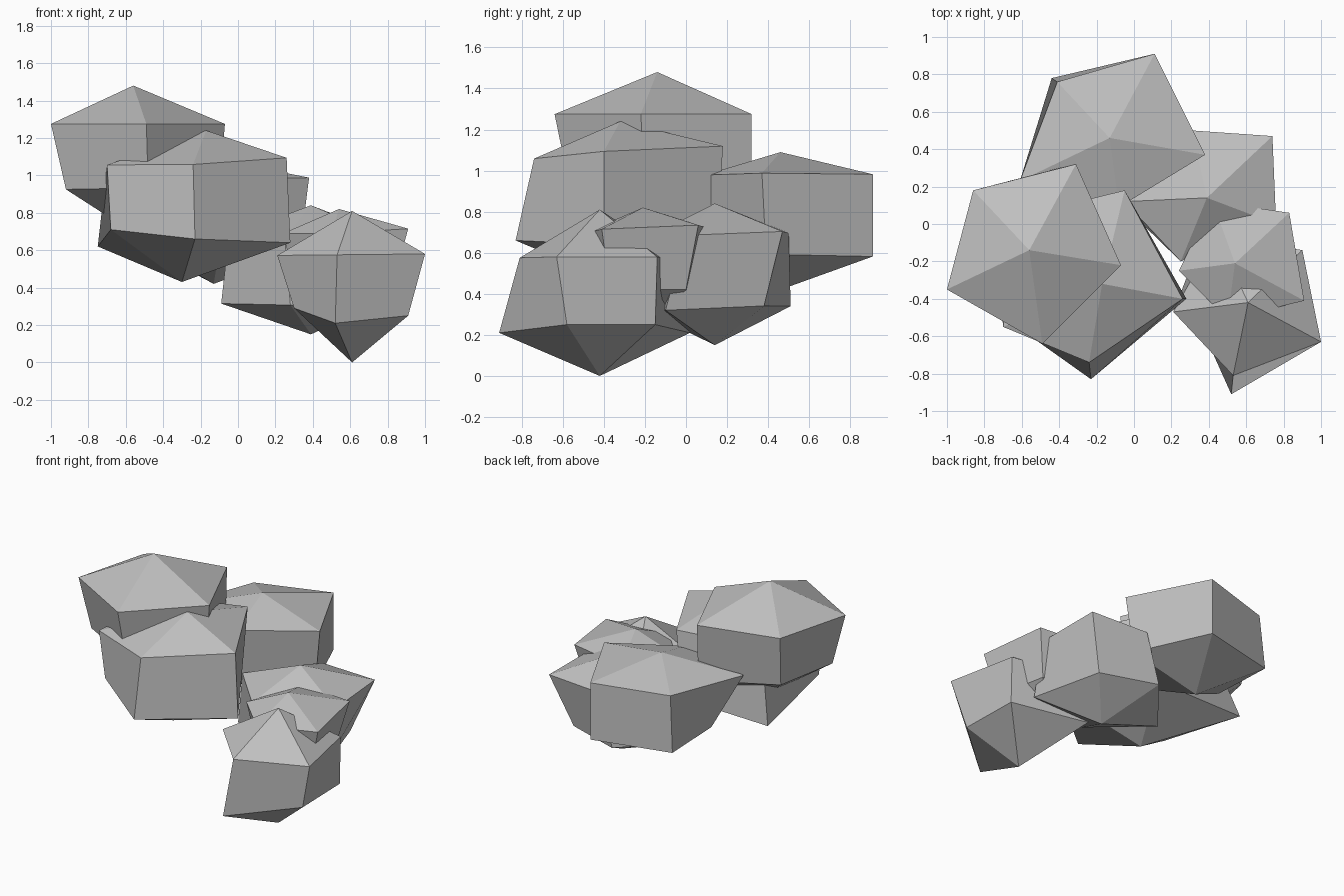
import bpy
import bmesh

start_cube = bpy.data.objects.get("Cube")
if start_cube:
    bpy.data.objects.remove(start_cube, do_unlink=True)

# Single grey stone material
stone = bpy.data.materials.new("grey stone")
stone.use_nodes = True
colour = (0.52, 0.52, 0.52, 1)
stone.diffuse_color = colour
stone.node_tree.nodes["Principled BSDF"].inputs["Base Color"].default_value = colour


def make_rock(name, peak, base, upper_rim, lower_rim):
    """Flat-faced five-sided boulder: peak, upper rim, lower rim and base point."""
    bm = bmesh.new()
    peak_vert = bm.verts.new(peak)
    base_vert = bm.verts.new(base)
    upper = [bm.verts.new(point) for point in upper_rim]
    lower = [bm.verts.new(point) for point in lower_rim]
    count = len(upper)
    for i in range(count):
        j = (i + 1) % count
        bm.faces.new((upper[i], upper[j], peak_vert))
        bm.faces.new((lower[i], lower[j], upper[j], upper[i]))
        bm.faces.new((lower[j], lower[i], base_vert))
    bmesh.ops.recalc_face_normals(bm, faces=bm.faces)
    mesh = bpy.data.meshes.new(name)
    bm.to_mesh(mesh)
    bm.free()
    mesh.materials.append(stone)
    rock = bpy.data.objects.new(name, mesh)
    bpy.context.collection.objects.link(rock)


def level(height, outline, slope_x=0, slope_y=0):
    """Lift a flat outline to a height, with an optional slope."""
    return [(x, y, height + x * slope_x + y * slope_y) for x, y in outline]


# Upper boulders
make_rock(
    "summit_rock", (-.56, -.14, 1.48), (-.57, -.16, .7),
    level(1.275, [(-1, -.35), (-.49, -.64), (-.07, -.22), (-.31, .32), (-.86, .18)]),
    level(.9, [(-.92, -.32), (-.48, -.57), (-.1, -.2), (-.32, .32), (-.81, .1)], -.01, -.05))
make_rock(
    "back_rock", (-.13, .46, 1.09), (-.13, .46, .42),
    level(.98, [(.38, .37), (.11, .91), (-.41, .76), (-.61, .23), (-.08, .09)], .02),
    level(.6, [(.33, .39), (.11, .91), (-.44, .78), (-.43, .33), (-.1, .1)], 0, -.02))
make_rock(
    "front_rock", (-.17, -.32, 1.24), (-.3, -.29, .43),
    level(1.11, [(-.24, -.74), (.26, -.4), (-.05, .18), (-.62, .04), (-.7, -.55)], .03, .06),
    [(-.23, -.83, .66), (.28, -.4, .64), (-.08, .15, .63), (-.75, .16, .62), (-.68, -.51, .71)])

# Lower boulders
make_rock(
    "low_front_rock", (.61, -.42, .81), (.61, -.42, 0),
    level(.57, [(.21, -.47), (.53, -.81), (1, -.63), (.9, -.14), (.44, -.06)], .01),
    [(.3, -.42, .29), (.52, -.91, .21), (.91, -.58, .25), (.9, -.15, .25), (.4, .02, .21)])
make_rock(
    "low_back_rock", (.39, .14, .84), (.39, .14, .15),
    level(.67, [(.74, .47), (.31, .5), (-.05, .12), (.25, -.2), (.76, 0)], .02, .04),
    level(.31, [(.61, .38), (.22, .51), (-.09, .13), (.28, -.18), (.75, -.1)], .02, .05))
make_rock(
    "small_middle_rock", (.54, -.21, .82), (.54, -.21, .2),
    level(.69, [(.91, -.41), (.83, .06), (.42, .12), (.24, -.25), (.5, -.51)], .05, .05),
    level(.42, [(.83, -.37), (.76, 0), (.45, .06), (.31, -.24), (.51, -.45)]))
